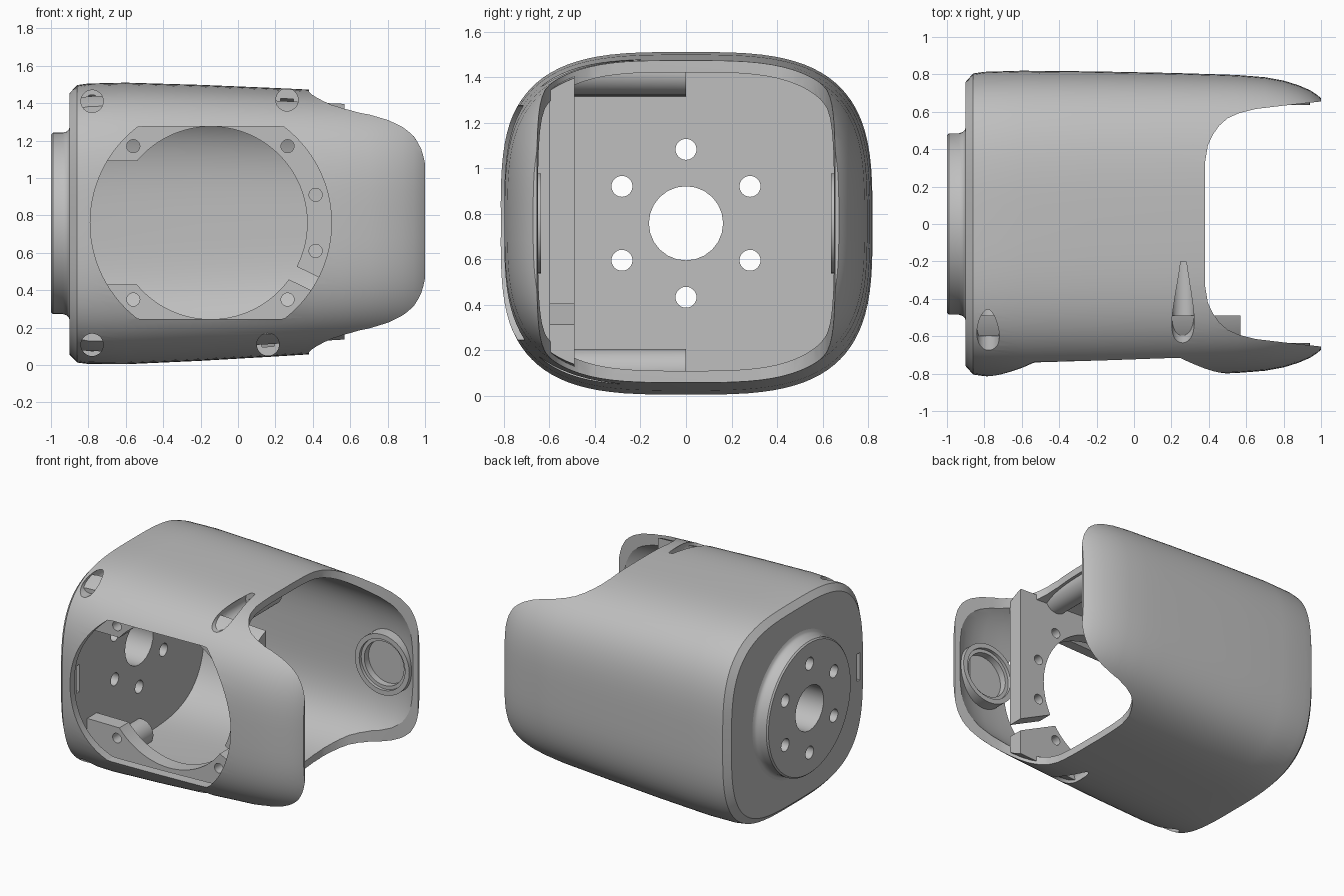
import bpy, bmesh, math
from mathutils import Matrix, Vector

if "Cube" in bpy.data.objects:
    bpy.data.objects.remove(bpy.data.objects["Cube"], do_unlink=True)

MID = 0.757          # height of the main axis
CX = -0.145          # centre of the front opening

grey = bpy.data.materials.new("plain_grey")
grey.use_nodes = True
grey.diffuse_color = (0.52, 0.52, 0.52, 1)
grey.node_tree.nodes["Principled BSDF"].inputs["Base Color"].default_value = (0.52, 0.52, 0.52, 1)


# ---------- helpers ----------
def loft(name, rings):
    """Closed solid through rings of equal point count."""
    bm = bmesh.new()
    loops = [[bm.verts.new(p) for p in ring] for ring in rings]
    for a, b in zip(loops, loops[1:]):
        for i in range(len(a)):
            j = (i + 1) % len(a)
            bm.faces.new((a[i], a[j], b[j], b[i]))
    bm.faces.new(loops[0])
    bm.faces.new(loops[-1])
    bmesh.ops.recalc_face_normals(bm, faces=bm.faces)
    mesh = bpy.data.meshes.new(name)
    bm.to_mesh(mesh)
    bm.free()
    mesh.materials.append(grey)
    obj = bpy.data.objects.new(name, mesh)
    bpy.context.collection.objects.link(obj)
    return obj


def place(axis, d, u, v):
    return {"x": (d, u, v), "y": (u, d, v), "z": (u, v, d)}[axis]


def prism(name, axis, points, lo, hi):
    return loft(name, [[place(axis, d, u, v) for u, v in points] for d in (lo, hi)])


def circle(u, v, r, n=64):
    return [(u + r * math.cos(math.tau * i / n), v + r * math.sin(math.tau * i / n)) for i in range(n)]


def rect(u0, u1, v0, v1):
    return [(u0, v0), (u1, v0), (u1, v1), (u0, v1)]


def rod(axis, u, v, r, lo, hi, n=32, name="rod"):
    return prism(name, axis, circle(u, v, r, n), lo, hi)


def boolean(obj, tool, op="DIFFERENCE"):
    tool.hide_render = True
    mod = obj.modifiers.new("cut", "BOOLEAN")
    mod.operation, mod.solver, mod.object = op, "EXACT", tool
    bpy.context.view_layer.objects.active = obj
    bpy.ops.object.modifier_apply(modifier=mod.name)
    bpy.data.objects.remove(tool, do_unlink=True)


# x, half depth, half height of the rounded body
STATIONS = [(-0.9, 0.76, 0.70), (-0.86, 0.805, 0.742), (-0.8, 0.814, 0.75), (-0.6, 0.82, 0.753),
            (-0.2, 0.816, 0.738), (0.2, 0.808, 0.718), (0.4, 0.802, 0.707), (0.55, 0.797, 0.70),
            (0.7, 0.785, 0.69), (0.8, 0.767, 0.682), (0.88, 0.742, 0.675), (0.94, 0.716, 0.668),
            (0.98, 0.69, 0.66), (1.0, 0.672, 0.655)]


def body(name, inset, start):
    rings = []
    for x, a, b in STATIONS:
        if x < start:
            continue
        ring = []
        for i in range(96):
            t = math.tau * (i + 0.5) / 96
            c, s = math.cos(t), math.sin(t)
            ring.append((x, (a - inset) * math.copysign(abs(c) ** 0.606, c),
                         MID + 0.008 * (x + 0.6) + (b - inset) * math.copysign(abs(s) ** 0.606, s)))
        rings.append(ring)
    return loft(name, rings)


# ---------- housing shell ----------
housing = body("housing", 0, -1)

# U-shaped mouth that leaves an ear at the front and at the back
side = [(0.38, 0.33), (0.395, 0.42), (0.42, 0.475), (0.455, 0.525), (0.5, 0.565),
        (0.56, 0.592), (0.65, 0.615), (0.8, 0.633), (1.0, 0.655), (1.1, 0.665)]
mouth = [(x, -y) for x, y in reversed(side)] + side
boolean(housing, prism("mouth", "z", mouth, -0.5, 2))
boolean(housing, body("cavity", 0.052, -0.81))

# round front opening, flattened above and below
window = [(x, min(max(z, 0.245), 1.275)) for x, z in circle(CX, 0.76, 0.645, 96)]
boolean(housing, prism("window", "y", window, -1.2, -0.4))

# ---------- end hub ----------
hub_profile = [(-1.0, 0.475), (-0.99, 0.485), (-0.935, 0.485), (-0.915, 0.492),
               (-0.905, 0.502), (-0.898, 0.525), (-0.85, 0.525)]
hub = loft("end_hub", [[(x, y, z) for y, z in circle(0, MID, r, 96)] for x, r in hub_profile])

for part in (housing, hub):
    boolean(part, rod("x", 0, MID, 0.163, -1.2, -0.6, 24))
    for k in range(6):
        a = math.radians(30 + 60 * k)
        boolean(part, rod("x", 0.325 * math.cos(a), MID + 0.325 * math.sin(a), 0.046, -1.2, -0.6))

# narrow slot through the end wall
boolean(housing, prism("slot", "x", rect(-0.725, -0.69, 0.66, 0.86), -1.2, -0.7))

# ---------- mounting flange behind the front opening ----------
flange = prism("mount_flange", "y", rect(-0.84, 0.57, 0, 1.5), -0.6, -0.49)
boolean(flange, body("limit", 0.02, -1), "INTERSECT")
boolean(flange, rod("y", CX, 0.76, 0.515, -1, 0, 96))
boolean(flange, prism("left_gap", "y", rect(-1, -0.53, 0.43, 1.09), -1, 0))
turn = Matrix.Rotation(math.radians(-26), 2)
gap = [Vector((0.40, 0.44)) + turn @ Vector(p) for p in rect(-0.16, 0.25, -0.04, 0.04)]
boolean(flange, prism("right_gap", "y", gap, -1, 0))
for x, z in ((-0.56, 1.17), (0.265, 1.17), (0.415, 0.91), (0.415, 0.61), (-0.56, 0.35), (0.265, 0.35)):
    boolean(flange, rod("y", x, z, 0.035, -1, 0))

# ---------- screw bosses with counterbored holes ----------
screws = {"upper_right": (-0.78, 1.41), "upper_left": (0.262, 1.418),
          "lower_right": (-0.78, 0.108), "lower_left": (0.16, 0.11)}
bosses = []
for label, (x, z) in screws.items():
    boss = rod("y", x, z, 0.095, -0.75, 0, name="screw_boss_" + label)
    boolean(boss, body("limit", 0.015, -1), "INTERSECT")
    for part in (housing, boss):
        boolean(part, rod("y", x, z, 0.06, -1.2, -0.2))
    boolean(boss, rod("y", x, z, 0.035, -0.3, 0.1))
    bosses.append(boss)

# ---------- pivot rings inside both ears ----------
rings = []
for label, s in (("front", -1), ("back", 1)):
    ring = rod("y", 0.72, MID, 0.22, s * 0.637, s * 0.76, 64, "pivot_ring_" + label)
    boolean(ring, body("limit", 0.02, -1), "INTERSECT")
    boolean(ring, rod("y", 0.72, MID, 0.185, s * 0.6, s * 0.66, 64))
    boolean(ring, rod("y", 0.72, MID, 0.16, s * 0.6, s * 0.71, 64))
    rings.append(ring)

# ---------- shading ----------
bpy.ops.object.select_all(action="DESELECT")
for obj in [housing, hub, flange] + bosses + rings:
    obj.select_set(True)
bpy.context.view_layer.objects.active = housing
bpy.ops.object.shade_smooth_by_angle(angle=math.radians(30))
